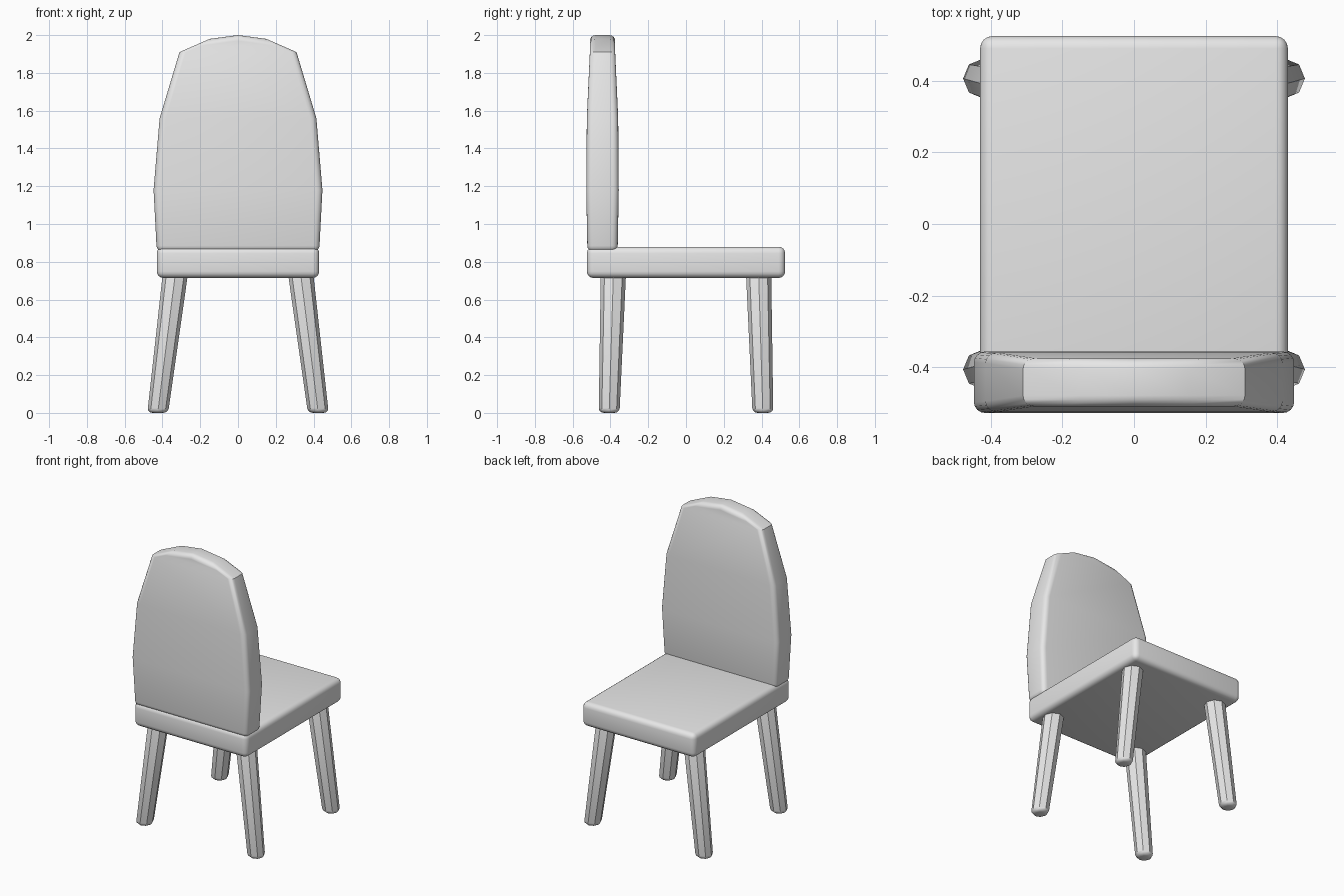
import bpy, bmesh, math
from mathutils import Vector

cube = bpy.data.objects.get("Cube")
if cube:
    bpy.data.objects.remove(cube, do_unlink=True)

grey = bpy.data.materials.new("light grey")
grey.use_nodes = True
grey.diffuse_color = (0.8, 0.8, 0.8, 1)
grey.node_tree.nodes["Principled BSDF"].inputs["Base Color"].default_value = (0.8, 0.8, 0.8, 1)


def finish(name, bm, bevel, angle, segments=4):
    """Turn a bmesh into a smooth object with rounded edges."""
    bmesh.ops.recalc_face_normals(bm, faces=bm.faces)
    mesh = bpy.data.meshes.new(name)
    bm.to_mesh(mesh)
    bm.free()
    mesh.materials.append(grey)
    obj = bpy.data.objects.new(name, mesh)
    bpy.context.collection.objects.link(obj)
    mod = obj.modifiers.new("rounding", 'BEVEL')
    mod.width = bevel
    mod.segments = segments
    mod.limit_method = 'ANGLE'
    mod.angle_limit = math.radians(angle)
    bpy.ops.object.select_all(action='DESELECT')
    obj.select_set(True)
    bpy.context.view_layer.objects.active = obj
    bpy.ops.object.modifier_apply(modifier=mod.name)
    bpy.ops.object.shade_smooth_by_angle(angle=math.radians(40))
    return obj


# Seat: rounded slab
bm = bmesh.new()
bmesh.ops.create_cube(bm, size=1)
bmesh.ops.scale(bm, vec=(0.86, 1.05, 0.165), verts=bm.verts)
bmesh.ops.translate(bm, vec=(0, 0, 0.797), verts=bm.verts)
finish("seat", bm, 0.035, 60)

# Backrest: rows of (half width, height, half depth), closed by a shallow arch
rows = [(0.43, 0.855, 0.08), (0.447, 1.18, 0.086), (0.415, 1.56, 0.083), (0.31, 1.91, 0.067)]
arch = [(0.15, 1.98), (0, 2.0), (-0.15, 1.98)]
mid_y = -0.442
bm = bmesh.new()
sheets = []
for side in (-1, 1):
    right = [bm.verts.new((w, mid_y + side * d, z)) for w, z, d in rows]
    left = [bm.verts.new((-w, mid_y + side * d, z)) for w, z, d in rows]
    top = [bm.verts.new((x, mid_y + side * rows[-1][2], z)) for x, z in arch]
    for i in range(len(rows) - 1):
        bm.faces.new((right[i], right[i + 1], left[i + 1], left[i]))
    bm.faces.new([right[-1]] + top + [left[-1]])
    sheets.append(right + top + left[::-1])
a, b = sheets
for i in range(len(a)):
    j = (i + 1) % len(a)
    bm.faces.new((a[i], a[j], b[j], b[i]))
finish("backrest", bm, 0.03, 60)

# Legs: splayed eight-sided tapered posts with rounded feet
sides = 8
for x_name, sx in (("left", 1), ("right", -1)):
    for y_name, sy in (("back", -1), ("front", 1)):
        bm = bmesh.new()
        rings = []
        for x, y, z, r in ((0.425, 0.407, 0, 0.055), (0.33, 0.384, 0.75, 0.067)):
            rings.append([bm.verts.new((sx * x + r * math.cos(math.tau * k / sides),
                                        sy * y + r * math.sin(math.tau * k / sides), z))
                          for k in range(sides)])
        low, high = rings
        for k in range(sides):
            n = (k + 1) % sides
            bm.faces.new((low[k], low[n], high[n], high[k]))
        bm.faces.new(low)
        bm.faces.new(high)
        finish(f"{y_name}_{x_name}_leg", bm, 0.025, 60, 3)
        bpy.context.object.data.shade_smooth()
